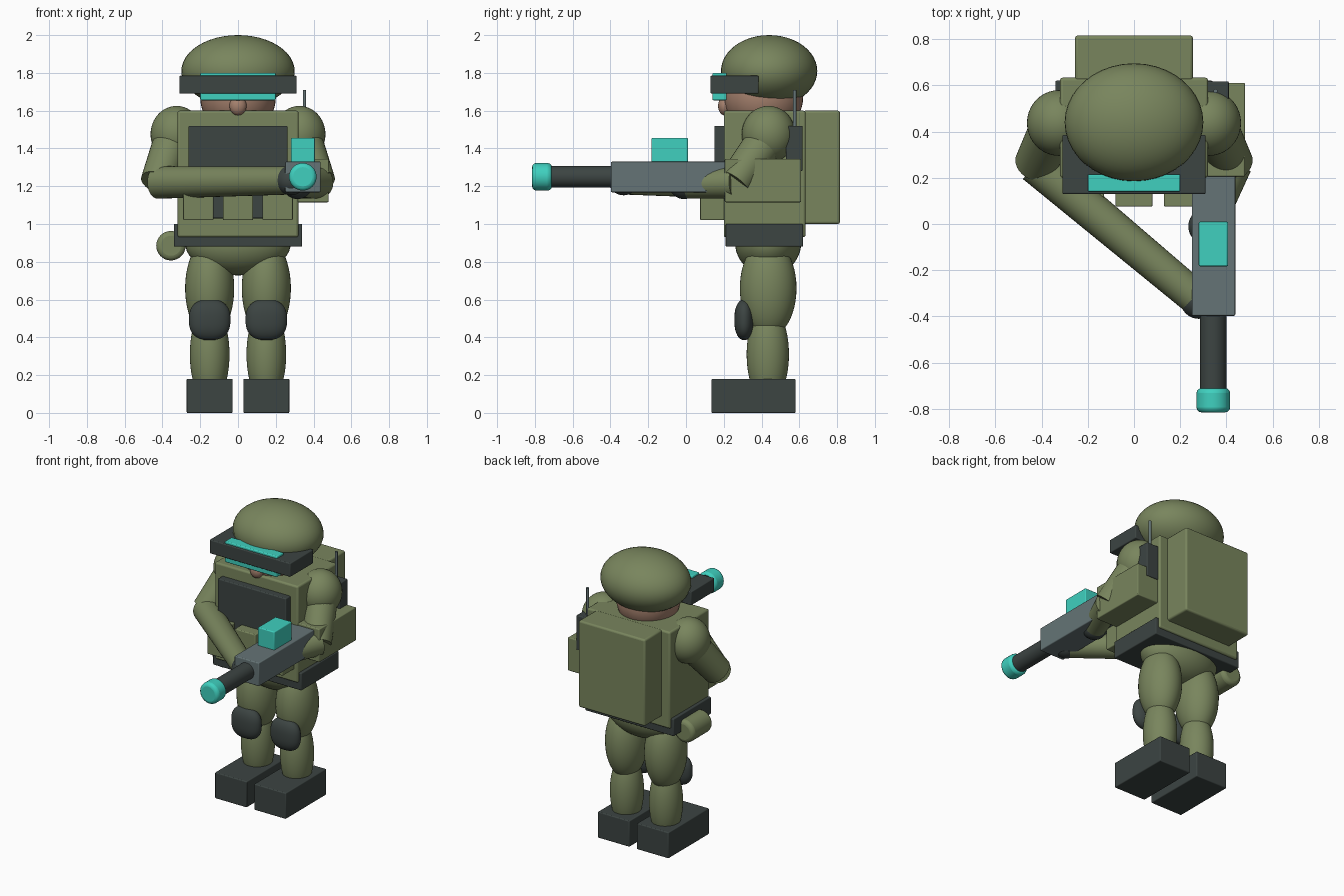
import bpy, bmesh, math
from mathutils import Vector, Matrix

if "Cube" in bpy.data.objects:
    bpy.data.objects.remove(bpy.data.objects["Cube"])


def material(name, rgb):
    m = bpy.data.materials.new(name)
    m.use_nodes = True
    m.diffuse_color = (*rgb, 1)
    m.node_tree.nodes["Principled BSDF"].inputs["Base Color"].default_value = (*rgb, 1)
    return m


OLIVE = material("olive", (0.19, 0.235, 0.11))
DARK = material("charcoal", (0.045, 0.058, 0.055))
STEEL = material("steel_grey", (0.13, 0.175, 0.18))
TEAL = material("glowing_teal", (0.05, 0.63, 0.52))
SKIN = material("skin", (0.38, 0.22, 0.155))


def finish(name, bm, mat, bevel=0, smooth=True):
    mesh = bpy.data.meshes.new(name)
    bm.to_mesh(mesh)
    bm.free()
    mesh.materials.append(mat)
    ob = bpy.data.objects.new(name, mesh)
    bpy.context.collection.objects.link(ob)
    if bevel:
        mod = ob.modifiers.new("bevel", "BEVEL")
        mod.width, mod.segments = bevel, 3
    if smooth:
        bpy.ops.object.select_all(action="DESELECT")
        ob.select_set(True)
        bpy.context.view_layer.objects.active = ob
        bpy.ops.object.shade_smooth_by_angle(angle=math.radians(40))
    return ob


def box(name, mat, x, y, z, bevel=0.006):
    """Box given by its (low, high) range on each axis."""
    bm = bmesh.new()
    bmesh.ops.create_cube(bm, size=1)
    for v in bm.verts:
        v.co = Vector([(r[0] + r[1]) / 2 + c * (r[1] - r[0]) for c, r in zip(v.co, (x, y, z))])
    return finish(name, bm, mat, bevel)


def ball(name, mat, center, radii, square=1):
    """Ellipsoid; square below 1 makes its front outline boxier."""
    bm = bmesh.new()
    bmesh.ops.create_uvsphere(bm, u_segments=40, v_segments=24, radius=1)
    for v in bm.verts:
        for i in (0, 2):
            v.co[i] = math.copysign(abs(v.co[i]) ** square, v.co[i])
        v.co = Vector([c + r * p for c, r, p in zip(center, radii, v.co)])
    return finish(name, bm, mat)


def tube(name, mat, start, end, r1, r2=None, bevel=0):
    """Tapered cylinder between two points."""
    a, b = Vector(start), Vector(end)
    bm = bmesh.new()
    turn = (b - a).to_track_quat("Z", "Y").to_matrix().to_4x4()
    bmesh.ops.create_cone(bm, cap_ends=True, segments=32, radius1=r1, radius2=r2 or r1,
                          depth=(b - a).length,
                          matrix=Matrix.Translation((a + b) / 2) @ turn)
    ob = finish(name, bm, mat, bevel)
    if bevel:
        ob.modifiers["bevel"].limit_method = "ANGLE"
    return ob


# Head, helmet and visor
ball("head", SKIN, (0, 0.41, 1.67), (0.2, 0.21, 0.2))
ball("nose", SKIN, (0, 0.205, 1.625), (0.045, 0.035, 0.05))
ball("helmet", OLIVE, (0, 0.44, 1.81), (0.3, 0.255, 0.19))
box("visor_frame", DARK, (-0.31, 0.31), (0.13, 0.385), (1.69, 1.785))
box("visor_lens", TEAL, (-0.2, 0.2), (0.14, 0.215), (1.655, 1.8))

# Torso, chest plate, belt and pack
box("torso", OLIVE, (-0.32, 0.32), (0.2, 0.633), (0.93, 1.6), 0.012)
box("chest_plate", DARK, (-0.262, 0.262), (0.15, 0.21), (1.03, 1.52))
box("belt", DARK, (-0.34, 0.34), (0.21, 0.62), (0.88, 1.0))
box("backpack", OLIVE, (-0.255, 0.255), (0.62, 0.815), (1.0, 1.6), 0.012)
for i, name in enumerate(("right_pouch", "middle_pouch", "left_pouch")):
    x = (i - 1) * 0.21
    box(name, OLIVE, (x - 0.08, x + 0.08), (0.075, 0.205), (1.02, 1.25))

# Side bag, radio and canteen
box("side_bag", OLIVE, (0.3, 0.48), (0.205, 0.61), (1.115, 1.345))
box("radio", DARK, (0.3, 0.41), (0.53, 0.617), (1.28, 1.52))
tube("antenna", STEEL, (0.352, 0.575, 1.5), (0.352, 0.575, 1.71), 0.009)
tube("canteen", OLIVE, (-0.355, 0.32, 0.885), (-0.355, 0.54, 0.885), 0.078, bevel=0.025)

# Hips and legs
ball("hips", OLIVE, (0, 0.435, 0.9), (0.28, 0.175, 0.172))
for side, s in (("left", 1), ("right", -1)):
    x = 0.15 * s
    ball(side + "_thigh", OLIVE, (x, 0.435, 0.66), (0.13, 0.15, 0.26))
    ball(side + "_shin", OLIVE, (x, 0.433, 0.31), (0.105, 0.112, 0.26))
    ball(side + "_knee_pad", DARK, (x, 0.308, 0.493), (0.11, 0.052, 0.108), 0.8)
    box(side + "_boot", DARK, (x - 0.122, x + 0.122), (0.135, 0.58), (0, 0.18))

# Arms, with both hands on the weapon
hands = {"left": (0.315, -0.01, 1.21), "right": (0.28, -0.33, 1.23)}
for side, s in (("left", 1), ("right", -1)):
    elbow = (0.425 * s, 0.26, 1.22)
    ball(side + "_shoulder", OLIVE, (0.325 * s, 0.437, 1.475), (0.138, 0.142, 0.15))
    tube(side + "_upper_arm", OLIVE, (0.34 * s, 0.43, 1.45), elbow, 0.105, 0.092)
    tube(side + "_forearm", OLIVE, elbow, hands[side], 0.086, 0.074)
    ball(side + "_hand", DARK, hands[side], (0.08, 0.08, 0.078))

# Weapon
box("gun_body", STEEL, (0.25, 0.438), (-0.397, 0.217), (1.168, 1.33))
tube("gun_barrel", DARK, (0.343, -0.38, 1.25), (0.343, -0.74, 1.25), 0.057)
tube("gun_muzzle", TEAL, (0.343, -0.71, 1.25), (0.343, -0.815, 1.25), 0.073, bevel=0.022)
box("gun_sight", TEAL, (0.28, 0.407), (-0.183, 0.01), (1.32, 1.455))
